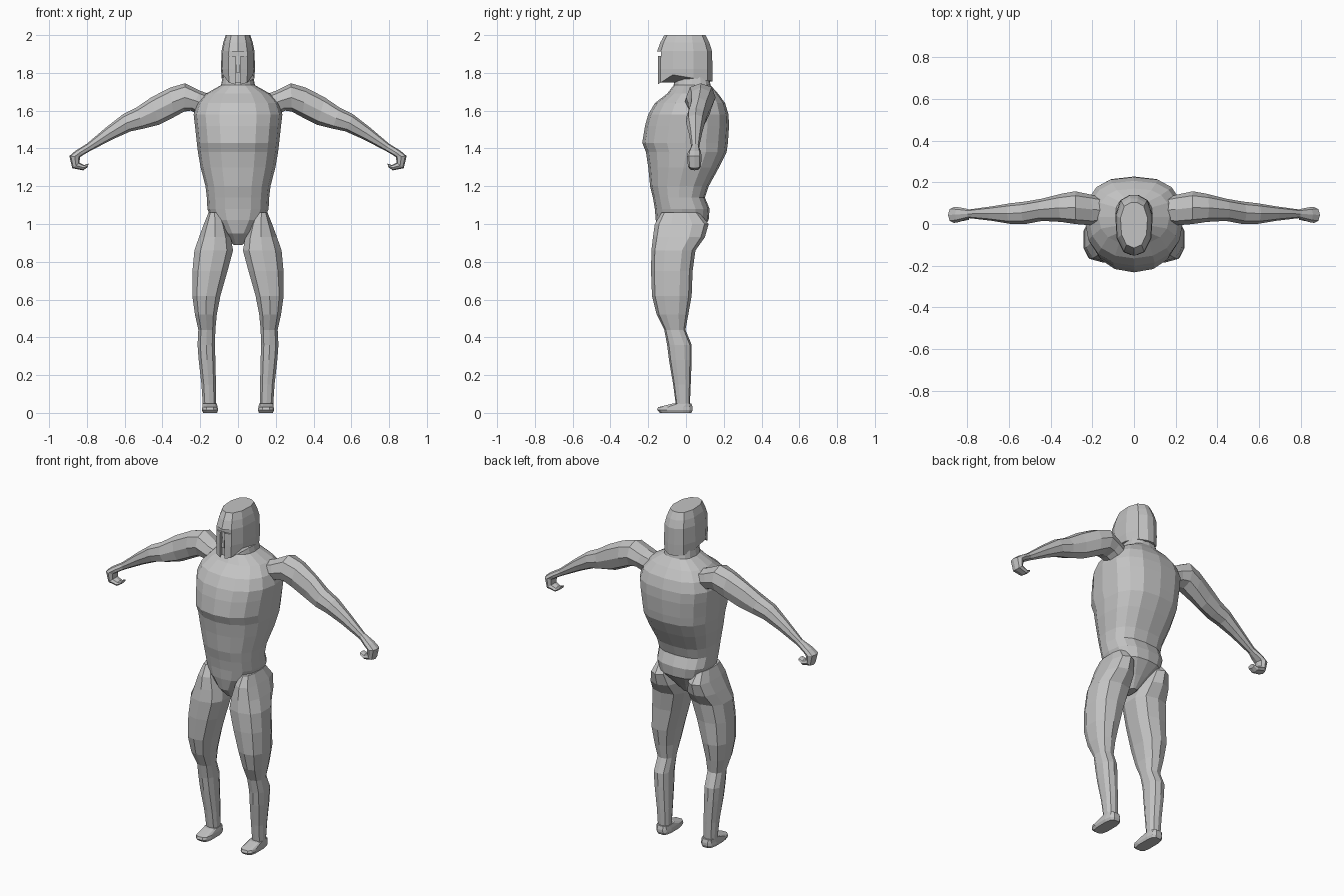
import bpy, bmesh, math
from mathutils import Vector

grey = bpy.data.materials.new("plain grey")
grey.diffuse_color = (0.55, 0.55, 0.55, 1)


def loft(name, rings):
    """Skin closed rings of equal point count, cap both ends."""
    bm = bmesh.new()
    rows = [[bm.verts.new(p) for p in r] for r in rings]
    n = len(rows[0])
    for a, b in zip(rows, rows[1:]):
        for i in range(n):
            j = (i + 1) % n
            bm.faces.new((a[i], a[j], b[j], b[i]))
    bm.faces.new(rows[0])
    bm.faces.new(rows[-1])
    bmesh.ops.recalc_face_normals(bm, faces=bm.faces)
    me = bpy.data.meshes.new(name)
    bm.to_mesh(me)
    bm.free()
    me.materials.append(grey)
    ob = bpy.data.objects.new(name, me)
    bpy.context.collection.objects.link(ob)
    return ob


def power(v, e):
    return math.copysign(abs(v) ** e, v) if abs(v) > 1e-6 else 0.0


def oval(n, e_front=1.0, e_back=1.0, turn=0.0):
    """Unit rounded outline; separate squareness for front and back."""
    pts = []
    for i in range(n):
        a = 2 * math.pi * (i + turn) / n
        e = e_front if math.sin(a) < 0 else e_back
        pts.append((power(math.cos(a), e), power(math.sin(a), e)))
    return pts


def flat_ring(z, x0, x1, y0, y1, shape):
    cx, cy, rx, ry = (x0 + x1) / 2, (y0 + y1) / 2, (x1 - x0) / 2, (y1 - y0) / 2
    return [(cx + rx * u, cy + ry * v, z) for u, v in shape]


def both_sides(name, rings):
    loft("left_" + name, rings)
    loft("right_" + name, [[(-x, y, z) for x, y, z in r] for r in rings])


# Torso with pelvis and neck: height, half width, front, back
torso = [
    (0.89, 0.025, -0.09, 0.01), (0.95, 0.07, -0.145, 0.06), (1.02, 0.14, -0.16, 0.12),
    (1.08, 0.162, -0.165, 0.125), (1.14, 0.165, -0.175, 0.10), (1.20, 0.172, -0.19, 0.12),
    (1.30, 0.198, -0.20, 0.175), (1.38, 0.212, -0.212, 0.215), (1.43, 0.218, -0.232, 0.222),
    (1.52, 0.228, -0.217, 0.228), (1.58, 0.235, -0.20, 0.225), (1.64, 0.215, -0.165, 0.207),
    (1.69, 0.17, -0.10, 0.17), (1.735, 0.09, -0.065, 0.13), (1.84, 0.068, -0.06, 0.11)]
body = oval(16, 0.9, 0.75)
loft("torso", [flat_ring(z, -w, w, f, b, body) for z, w, f, b in torso])

# Legs: height, inner, outer, front, back
leg = [
    (1.06, 0.09, 0.158, -0.13, 0.07), (1.0, 0.06, 0.183, -0.165, 0.12),
    (0.93, 0.035, 0.21, -0.175, 0.10), (0.86, 0.022, 0.235, -0.183, 0.05),
    (0.75, 0.052, 0.245, -0.185, 0.035), (0.62, 0.09, 0.245, -0.18, 0.03),
    (0.52, 0.11, 0.23, -0.155, 0.012), (0.44, 0.118, 0.212, -0.115, -0.003),
    (0.36, 0.12, 0.216, -0.10, 0.03), (0.28, 0.118, 0.21, -0.09, 0.03),
    (0.15, 0.115, 0.195, -0.068, 0.025), (0.03, 0.115, 0.187, -0.052, 0.02)]
both_sides("leg", [flat_ring(*r, oval(10, 0.8, 0.8, 0.5)) for r in leg])

# Feet
foot = [(0.0, 0.11, 0.185, -0.14, 0.03), (0.015, 0.105, 0.192, -0.155, 0.037),
        (0.03, 0.107, 0.19, -0.15, 0.037), (0.05, 0.112, 0.187, -0.07, 0.03)]
both_sides("foot", [flat_ring(*r, oval(12, 0.6, 0.6, 0.5)) for r in foot])

# Arms ending in a curled hand: top x z, bottom x z, front, back
arm = [
    (0.13, 1.68, 0.19, 1.57, 0.0, 0.13), (0.20, 1.705, 0.25, 1.60, -0.005, 0.145),
    (0.28, 1.745, 0.285, 1.595, 0.0, 0.157), (0.36, 1.722, 0.34, 1.565, 0.01, 0.145),
    (0.46, 1.67, 0.42, 1.525, 0.015, 0.122), (0.54, 1.615, 0.50, 1.505, 0.0, 0.108),
    (0.61, 1.58, 0.57, 1.49, 0.0, 0.10), (0.70, 1.51, 0.66, 1.45, 0.015, 0.085),
    (0.80, 1.425, 0.78, 1.388, 0.028, 0.07), (0.86, 1.388, 0.815, 1.368, 0.01, 0.08),
    (0.893, 1.36, 0.835, 1.355, 0.005, 0.082), (0.877, 1.295, 0.84, 1.325, 0.01, 0.08),
    (0.82, 1.284, 0.815, 1.312, 0.015, 0.075), (0.797, 1.30, 0.79, 1.32, 0.02, 0.07)]


def arm_ring(xt, zt, xb, zb, y0, y1):
    top, bot = Vector((xt, 0, zt)), Vector((xb, 0, zb))
    mid, half = (top + bot) / 2, (top - bot) / 2
    return [tuple(mid + half * v + Vector((0, (y0 + y1) / 2 + (y1 - y0) / 2 * u, 0)))
            for u, v in oval(8, 0.9, 0.9)]


both_sides("arm", [arm_ring(*r) for r in arm])

# Helmet: long angular outline, lower edge dropping at the cheeks
side = [(0.0, -0.155), (0.05, -0.135), (0.083, -0.07), (0.09, 0.04), (0.065, 0.115), (0.02, 0.14)]
outline = side + [(-x, y) for x, y in reversed(side[1:])]


def lower_edge(y):
    if y < -0.07:
        return 1.79 - 0.055 * (-0.07 - y) / 0.085
    return 1.79 - 0.035 * (y + 0.07) / 0.21


def helmet_ring(z, sx, sy):
    return [(x * sx, y * sy, z) for x, y in outline]


helmet = loft("helmet", [
    [(x * 0.96, y, lower_edge(y)) for x, y in outline], helmet_ring(1.82, 1.0, 1.0),
    helmet_ring(1.915, 0.97, 0.985), helmet_ring(1.96, 0.87, 0.88), helmet_ring(2.0, 0.72, 0.74)])

# Eye slit and mouth slot cut into the helmet
square = [(-1, -1), (1, -1), (1, 1), (-1, 1)]
for name, w, z0, z1 in (("eye_slit_cutter", 0.055, 1.89, 1.912),
                        ("mouth_slot_cutter", 0.014, 1.70, 1.895)):
    cutter = loft(name, [flat_ring(z, -w, w, -0.25, -0.132, square) for z in (z0, z1)])
    cutter.hide_render = True
    cutter.hide_set(True)
    mod = helmet.modifiers.new(name, 'BOOLEAN')
    mod.operation = 'DIFFERENCE'
    mod.solver = 'EXACT'
    mod.object = cutter

# Nose ridge inside the slot
loft("nose", [flat_ring(z, -w, w, y, -0.12, square)
              for z, w, y in ((1.80, 0.009, -0.145), (1.89, 0.005, -0.135))])
